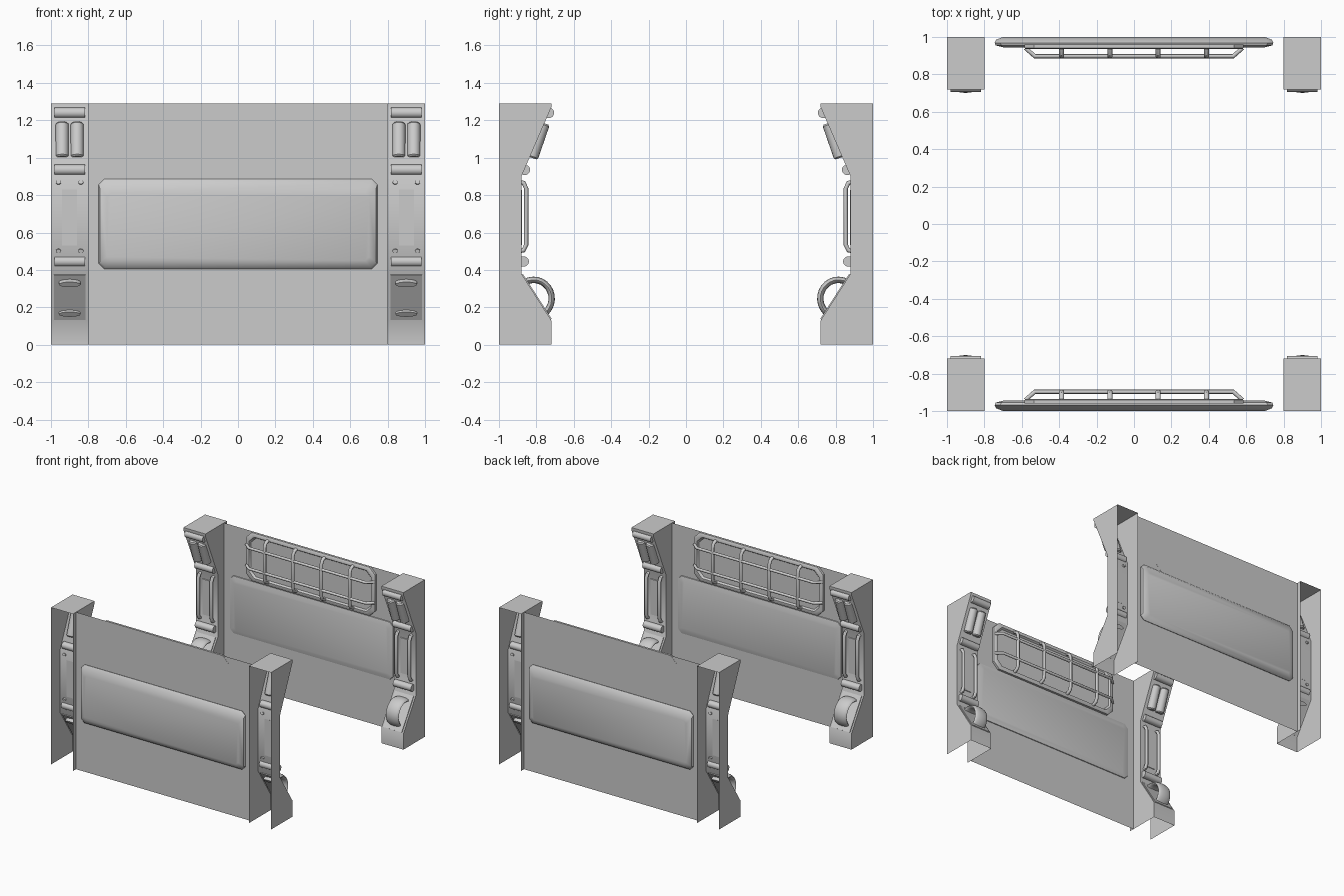
import bpy, bmesh, math
from mathutils import Vector

if "Cube" in bpy.data.objects:
    bpy.data.objects.remove(bpy.data.objects["Cube"])

# All parts are made in the +x / +y quarter and mirrored about the world origin.
def make(name, bm, mx=True, my=True):
    bmesh.ops.recalc_face_normals(bm, faces=bm.faces[:])
    me = bpy.data.meshes.new(name)
    bm.to_mesh(me)
    bm.free()
    for p in me.polygons:
        p.use_smooth = True
    me.set_sharp_from_angle(angle=math.radians(38))
    ob = bpy.data.objects.new(name, me)
    bpy.context.collection.objects.link(ob)
    m = ob.modifiers.new("mirror", 'MIRROR')
    m.use_axis = (mx, my, False)
    m.use_mirror_merge = False
    m.use_clip = False
    return ob

def loft(bm, loops, cap_start=True, cap_end=True):
    rings = [[bm.verts.new(p) for p in lp] for lp in loops]
    n = len(rings[0])
    for a, b in zip(rings, rings[1:]):
        for i in range(n):
            j = (i + 1) % n
            bm.faces.new((a[i], a[j], b[j], b[i]))
    if cap_start:
        bm.faces.new(rings[0][::-1])
    if cap_end:
        bm.faces.new(rings[-1])

def sweep(bm, path, side, a, b, seg=12):
    """Tube along a planar path: radius a along side, b across it."""
    pts, s, loops = [Vector(p) for p in path], Vector(side), []
    for i, p in enumerate(pts):
        d0 = (p - pts[max(i - 1, 0)]).normalized()
        d1 = (pts[min(i + 1, len(pts) - 1)] - p).normalized()
        t = (d0 + d1).normalized()
        n = t.cross(s).normalized()
        if d0.length > 0 and d1.length > 0:
            n /= max(0.5, t.dot(d1))
        loops.append([p + s * a * math.cos(2 * math.pi * k / seg)
                      + n * b * math.sin(2 * math.pi * k / seg) for k in range(seg)])
    loft(bm, loops)

def octagon(x, z0, z1, c, y):
    """Chamfered rectangle in the wall plane."""
    q = [(-x + c, z0), (x - c, z0), (x, z0 + c), (x, z1 - c),
         (x - c, z1), (-x + c, z1), (-x, z1 - c), (-x, z0 + c)]
    return [(u, y, v) for u, v in q]

# Wall sheet
bm = bmesh.new()
bm.faces.new([bm.verts.new(p) for p in
              [(-.8, .96, 0), (.8, .96, 0), (.8, .96, 1.29), (-.8, .96, 1.29)]])
make("wall_sheet", bm, mx=False)

# Middle panel, bulging through the wall on both sides
bm = bmesh.new()
loft(bm, [octagon(.70, .44, .845, .02, .945), octagon(.74, .41, .88, .03, .955),
          octagon(.745, .405, .885, .03, .968), octagon(.738, .415, .865, .03, .985),
          octagon(.70, .45, .81, .02, 1.0)])
make("middle_panel", bm, mx=False)

# Upper panel with raised rim
bm = bmesh.new()
loft(bm, [octagon(.585, .89, 1.289, .05, .961), octagon(.585, .89, 1.289, .05, .942),
          octagon(.578, .897, 1.282, .05, .936), octagon(.555, .92, 1.259, .045, .936),
          octagon(.545, .93, 1.249, .045, .95)])
make("upper_panel", bm, mx=False)

# Grille in front of the upper panel
bm = bmesh.new()
for z in (1.01, 1.18):
    sweep(bm, [(-.58, .94, z), (-.53, .897, z), (.53, .897, z), (.58, .94, z)],
          (0, 0, 1), .011, .011)
for x in (-.387, -.129, .129, .387):
    sweep(bm, [(x, .945, 1.265), (x, .91, 1.25), (x, .897, 1.22), (x, .897, .96),
               (x, .91, .93), (x, .945, .915)], (1, 0, 0), .014, .011)
make("grille", bm, mx=False)

# Corner post: side profile pulled across x, open at the back and bottom
prof = [(1, 0), (.72, 0), (.72, .13), (.88, .38), (.88, .9), (.72, 1.27), (.72, 1.29), (1, 1.29)]
bm = bmesh.new()
L = [bm.verts.new((.8, y, z)) for y, z in prof]
R = [bm.verts.new((1, y, z)) for y, z in prof]
for i in range(1, len(prof) - 1):
    bm.faces.new((L[i], L[i + 1], R[i + 1], R[i]))
bm.faces.new(L)
bm.faces.new(R)
make("corner_post", bm)

# Horizontal rolls on the post
bm = bmesh.new()
for y, z in ((.733, 1.24), (.862, .935), (.868, .445)):
    sweep(bm, [(.818, y, z), (.824, y, z), (.976, y, z), (.982, y, z)], (0, 0, 1), .028, .028, 20)
make("post_rolls", bm)

# Pair of slanted canisters
bm = bmesh.new()
for x in (.86, .94):
    a, b = Vector((x, .762, 1.185)), Vector((x, .826, 1.0))
    d = (b - a).normalized()
    loops = []
    for p, r in ((a, .027), (a + d * .008, .035), (b - d * .008, .035), (b, .027)):
        n = d.cross(Vector((1, 0, 0)))
        loops.append([p + Vector((1, 0, 0)) * r * math.cos(math.pi * k / 8)
                      + n * r * math.sin(math.pi * k / 8) for k in range(16)])
    loft(bm, loops)
make("canisters", bm)

# Pair of upright handle rods
bm = bmesh.new()
for x in (.84, .96):
    sweep(bm, [(x, .89, .87), (x, .868, .865), (x, .854, .835), (x, .854, .535),
               (x, .868, .505), (x, .89, .5)], (1, 0, 0), .014, .011)
make("handle_rods", bm)

# Thin plate between the rods
bm = bmesh.new()
def plate(y, h, z0, z1):
    return [(.9 - h, y, z0), (.9 + h, y, z0), (.9 + h, y, z1), (.9 - h, y, z1)]
loft(bm, [plate(.885, .04, .53, .83), plate(.876, .035, .535, .825)])
make("rod_plate", bm)

# Plate on the lower slope
bm = bmesh.new()
o = Vector((0, -.005, .0032))
q = [Vector(p) for p in ((.815, .7232, .135), (.985, .7232, .135), (.985, .8768, .375), (.815, .8768, .375))]
loft(bm, [[p - o for p in q], [p + o for p in q]])
make("slope_plate", bm)

# Broad arched grip on the lower slope
bm = bmesh.new()
arc = [(.9, .815 + .097 * math.cos(t), .247 + .1 * math.sin(t))
       for t in [math.radians(48 + 190 * k / 14) for k in range(15)]]
sweep(bm, arc, (1, 0, 0), .058, .017, 16)
make("arched_grip", bm)
